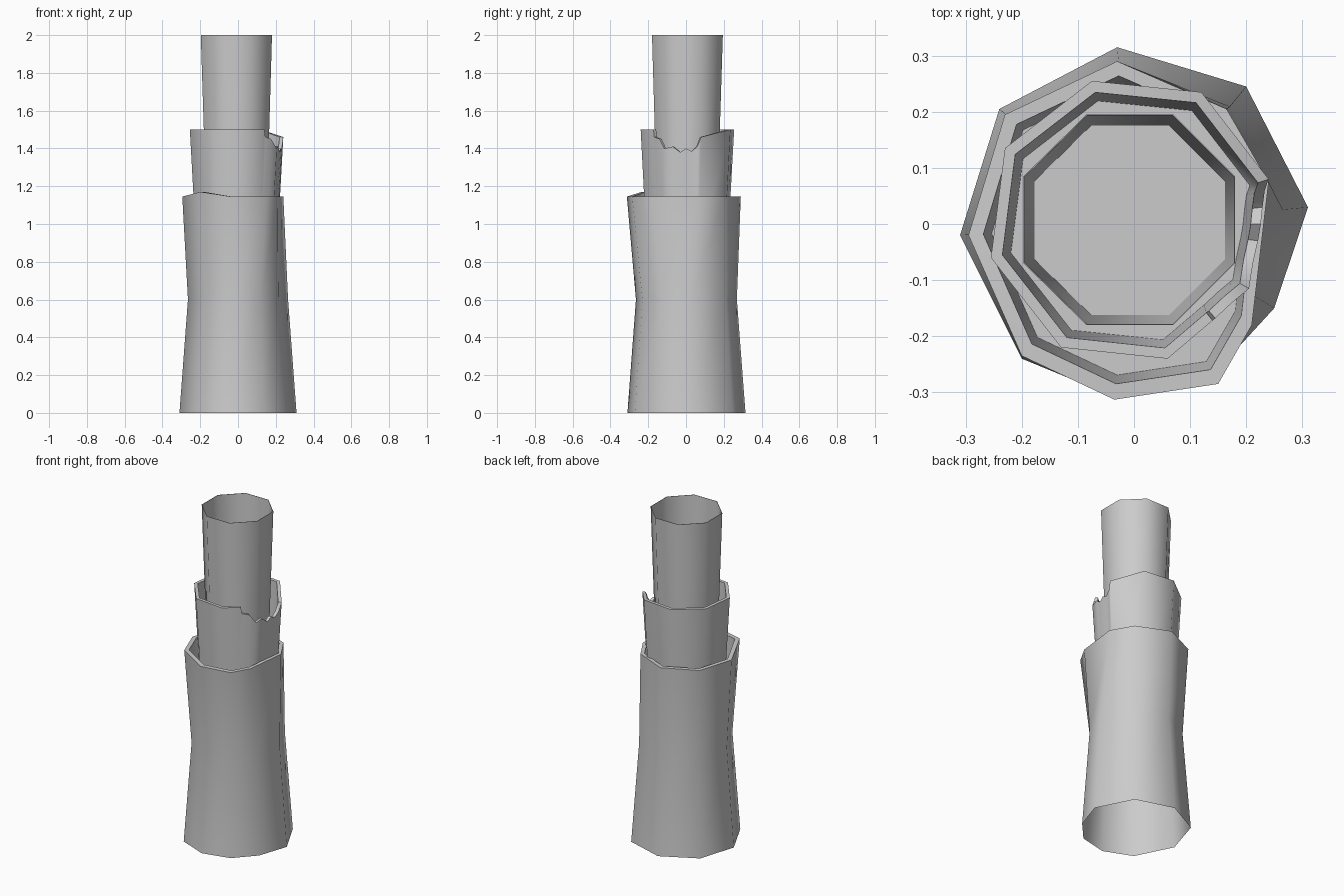
import bpy
import bmesh
from math import radians
from mathutils import Vector

cube = bpy.data.objects.get("Cube")
if cube:
    bpy.data.objects.remove(cube, do_unlink=True)

stone = bpy.data.materials.new("plain grey")
stone.use_nodes = True
GREY = (0.6, 0.6, 0.6, 1)
stone.diffuse_color = GREY
stone.node_tree.nodes["Principled BSDF"].inputs["Base Color"].default_value = GREY


def scaled(ring, s, z=None):
    """Shrink a ring about the axis, optionally flattening it to a height."""
    return [Vector((p[0] * s, p[1] * s, p[2] if z is None else z)) for p in ring]


def shell(name, rings):
    """Join counterclockwise rings in order and close the last with a floor."""
    bm = bmesh.new()
    loops = [[bm.verts.new(p) for p in ring] for ring in rings]
    n = len(loops[0])
    for a, b in zip(loops, loops[1:]):
        for i in range(n):
            j = (i + 1) % n
            bm.faces.new((a[i], a[j], b[j], b[i]))
    bm.faces.new(loops[-1])
    mesh = bpy.data.meshes.new(name)
    bm.to_mesh(mesh)
    bm.free()
    mesh.materials.append(stone)
    obj = bpy.data.objects.new(name, mesh)
    bpy.context.collection.objects.link(obj)
    bpy.ops.object.select_all(action="DESELECT")
    obj.select_set(True)
    bpy.context.view_layer.objects.active = obj
    bpy.ops.object.shade_smooth_by_angle(angle=radians(55))
    return obj


# Lower tube: waisted, uneven nine-sided, open underneath
foot = [(.31, .03, 0), (.2, .245, 0), (-.03, .315, 0), (-.24, .205, 0), (-.31, -.02, 0),
        (-.2, -.24, 0), (-.03, -.31, 0), (.14, -.27, 0), (.25, -.15, 0)]
lip = [(.24, .075, 1.145), (.165, .205, 1.145), (-.03, .29, 1.145), (-.23, .195, 1.145),
       (-.295, -.02, 1.145), (-.2, -.235, 1.17), (-.035, -.313, 1.145),
       (.15, -.285, 1.145), (.21, -.18, 1.145)]
shell("lower_tube", [foot, scaled(foot, .855, .6), lip, scaled(lip, .91),
                     scaled(lip, .86, .9)])

# Middle tube: octagonal, with a broken bite in the left side of its rim
rim = [(.24, .08, 1.46), (.12, .235, 1.5), (-.075, .255, 1.5), (-.23, .135, 1.5),
       (-.255, -.06, 1.5), (-.13, -.22, 1.5), (.06, -.24, 1.5), (.14, -.172, 1.5),
       (.145, -.168, 1.46), (.175, -.14, 1.45), (.205, -.115, 1.4), (.212, -.07, 1.41),
       (.221, -.03, 1.38), (.226, 0, 1.4), (.229, .03, 1.385), (.233, .06, 1.41)]
shell("middle_tube", [scaled(rim, .87, .9), rim, scaled(rim, .92), scaled(rim, .86, 1.22)])

# Upper tube: thin octagonal pipe flaring slightly upward
mouth = [(.18, .085, 2), (.07, .195, 2), (-.085, .195, 2), (-.197, .085, 2),
         (-.197, -.07, 2), (-.085, -.18, 2), (.07, -.18, 2), (.18, -.07, 2)]
shell("upper_tube", [scaled(mouth, .87, 1.2), mouth, scaled(mouth, .99),
                     scaled(mouth, .9, 1.4)])
